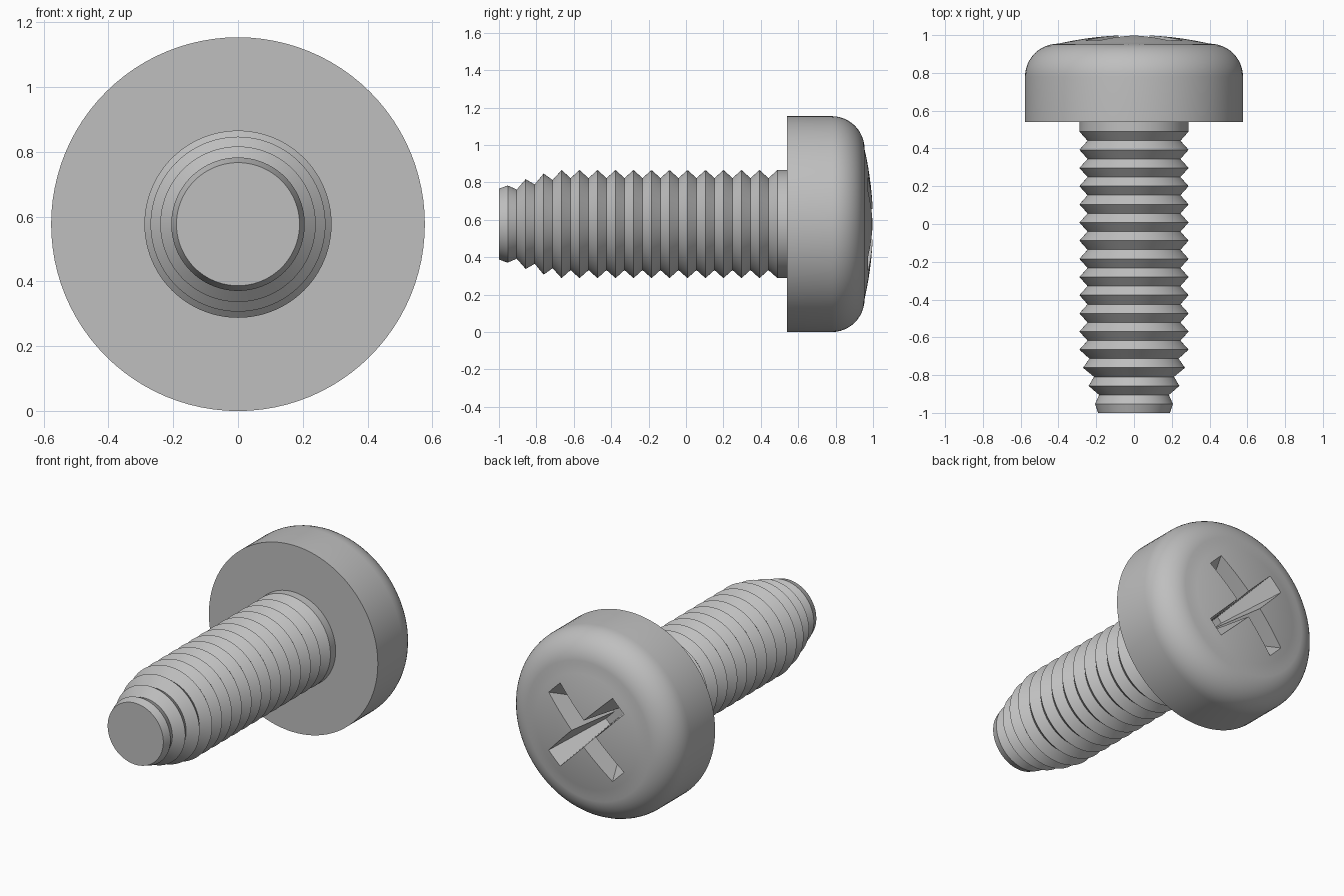
import bpy, bmesh, math
from mathutils import Matrix, Vector

cube = bpy.data.objects.get("Cube")
if cube:
    bpy.data.objects.remove(cube)

AXIS_Z = 0.577
SEGMENTS = 96

steel = bpy.data.materials.new("grey_steel")
steel.use_nodes = True
steel.diffuse_color = (0.52, 0.52, 0.52, 1)
steel.node_tree.nodes["Principled BSDF"].inputs["Base Color"].default_value = steel.diffuse_color


def make_object(name, bm):
    bmesh.ops.recalc_face_normals(bm, faces=bm.faces)
    mesh = bpy.data.meshes.new(name)
    bm.to_mesh(mesh)
    bm.free()
    mesh.materials.append(steel)
    obj = bpy.data.objects.new(name, mesh)
    bpy.context.collection.objects.link(obj)
    return obj


def lathe(name, profile):
    """Revolve (radius, y) points about the long axis."""
    bm = bmesh.new()
    verts = [bm.verts.new((r, y, AXIS_Z)) for r, y in profile]
    edges = [bm.edges.new(pair) for pair in zip(verts, verts[1:])]
    bmesh.ops.spin(bm, geom=verts + edges, cent=(0, 0, AXIS_Z), axis=(0, 1, 0),
                   angle=math.tau, steps=SEGMENTS)
    bmesh.ops.remove_doubles(bm, verts=bm.verts, dist=0.0001)
    return make_object(name, bm)


def select_only(obj):
    bpy.ops.object.select_all(action="DESELECT")
    obj.select_set(True)
    bpy.context.view_layer.objects.active = obj


def slot_cutter(angle):
    """Slot that gets shorter and narrower towards its floor."""
    bm = bmesh.new()
    bmesh.ops.create_cube(bm, size=2)
    turn = Matrix.Rotation(angle, 3, "Y")
    for v in bm.verts:
        length, width, y = (0.36, 0.064, 1.05) if v.co.y > 0 else (0.1, 0.02, 0.66)
        v.co = turn @ Vector((v.co.x * length, y, v.co.z * width))
        v.co.z += AXIS_Z
    cutter = make_object("slot_cutter", bm)
    cutter.hide_render = True
    return cutter


# Pan head: flat underside, straight rim, rounded shoulder, shallow dome
profile = [(0, 0.54), (0.577, 0.54)]
for i in range(13):
    a = math.radians(90 * i / 12)
    profile.append((0.4 + 0.177 * math.cos(a), 0.78 + 0.175 * math.sin(a)))
for i in range(1, 9):
    r = 0.4 * (1 - i / 8)
    profile.append((r, 1 - 0.045 * (r / 0.4) ** 2))
head = lathe("screw_head", profile)

# Cross recess
for angle in (math.pi / 4, -math.pi / 4):
    cutter = slot_cutter(angle)
    cut = head.modifiers.new("recess", "BOOLEAN")
    cut.operation = "DIFFERENCE"
    cut.solver = "EXACT"
    cut.object = cutter
    select_only(head)
    bpy.ops.object.modifier_apply(modifier=cut.name)
    bpy.data.objects.remove(cutter)

# Shank: plain collar, ring threads, tapered lead-in
PITCH = 0.0962
profile = [(0, 0.56), (0.289, 0.56)]
for k in range(13):
    y = 0.489 - k * PITCH
    profile.append((0.289, y))
    if k < 12:
        profile.append((0.246, y - PITCH / 2))
profile += [(0.236, -0.713), (0.27, -0.761), (0.212, -0.809), (0.24, -0.857),
            (0.185, -0.905), (0.206, -0.953), (0.19, -1), (0, -1)]
shank = lathe("threaded_shank", profile)

for obj in (head, shank):
    select_only(obj)
    bpy.ops.object.shade_smooth_by_angle(angle=math.radians(25))
